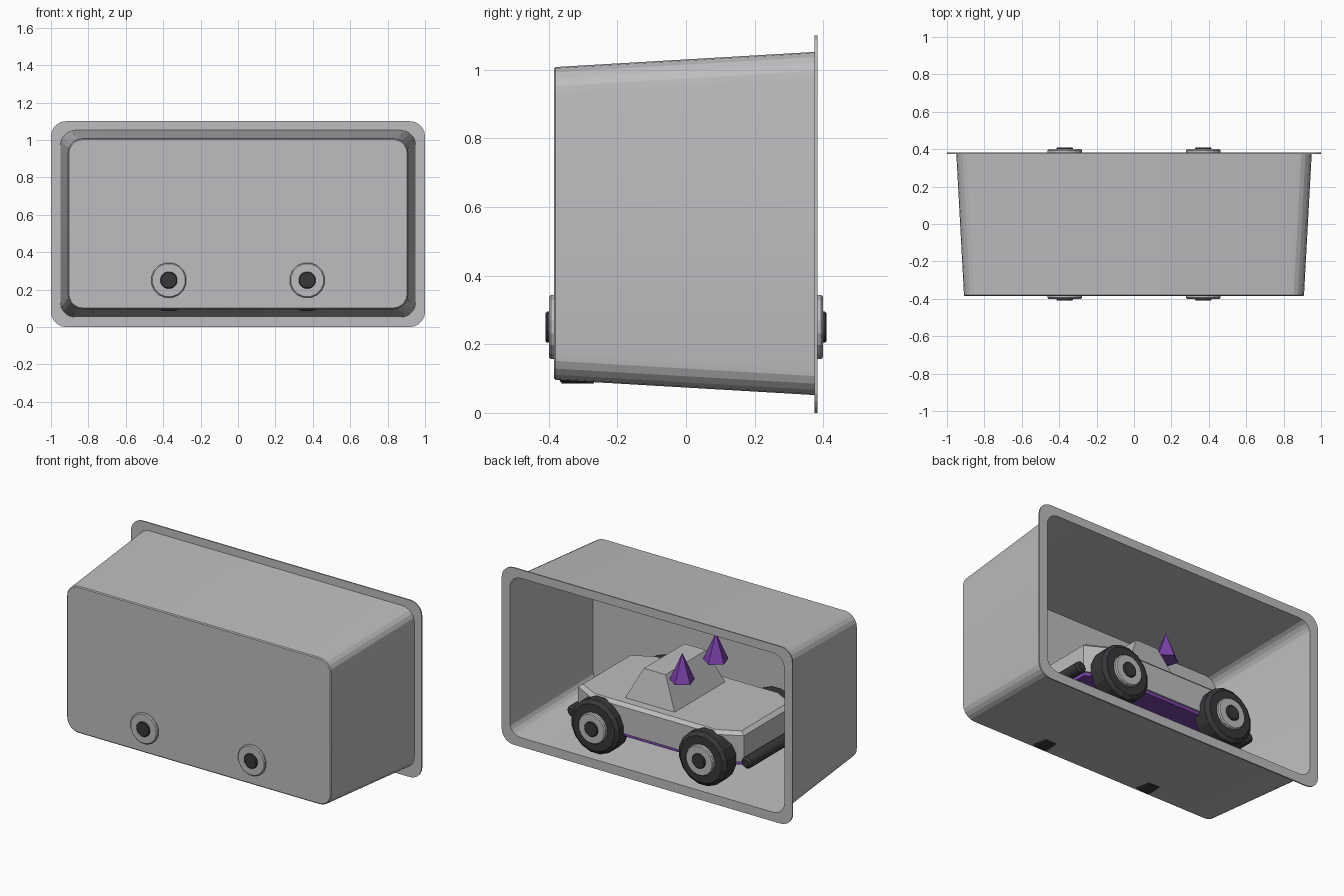
import bpy, bmesh, math
from mathutils import Matrix

if "Cube" in bpy.data.objects:
    bpy.data.objects.remove(bpy.data.objects["Cube"])


def material(name, rgb):
    m = bpy.data.materials.new(name)
    m.diffuse_color = (*rgb, 1)
    m.use_nodes = True
    m.node_tree.nodes["Principled BSDF"].inputs["Base Color"].default_value = m.diffuse_color
    return m


GREY = material("light grey", (0.51, 0.51, 0.53))
DARK = material("dark rubber", (0.04, 0.04, 0.045))
PURPLE = material("purple", (0.20, 0.055, 0.40))


def finish(bm, name, mat, smooth=None):
    bmesh.ops.recalc_face_normals(bm, faces=bm.faces)
    me = bpy.data.meshes.new(name)
    bm.to_mesh(me)
    bm.free()
    me.materials.append(mat)
    ob = bpy.data.objects.new(name, me)
    bpy.context.collection.objects.link(ob)
    if smooth:
        bpy.ops.object.select_all(action='DESELECT')
        ob.select_set(True)
        bpy.context.view_layer.objects.active = ob
        bpy.ops.object.shade_smooth_by_angle(angle=math.radians(smooth))
    return ob


def loft(name, rings, mat, smooth=None):
    """Join rings of equal point count and cap both ends."""
    bm = bmesh.new()
    loops = [[bm.verts.new(p) for p in ring] for ring in rings]
    n = len(loops[0])
    for a, b in zip(loops, loops[1:]):
        for i in range(n):
            j = (i + 1) % n
            bm.faces.new((a[i], a[j], b[j], b[i]))
    bm.faces.new(loops[0])
    bm.faces.new(loops[-1])
    return finish(bm, name, mat, smooth)


def rounded_rect(y, w, h, r, seg=5, zc=0.552):
    pts = []
    for k, (sx, sz) in enumerate(((1, 1), (-1, 1), (-1, -1), (1, -1))):
        for i in range(seg + 1):
            a = math.pi / 2 * (k + i / seg)
            pts.append((sx * (w - r) + r * math.cos(a), y,
                        zc + sz * (h - r) + r * math.sin(a)))
    return pts


def wheel_part(name, x, side, profile, sides, mat):
    """Spin (distance from the middle, radius) pairs about the axle."""
    rings = []
    for d, r in profile:
        rings.append([(x + r * math.cos(math.tau * (i + .5) / sides), side * d,
                       0.25 + r * math.sin(math.tau * (i + .5) / sides))
                      for i in range(sides)])
    return loft(name, rings, mat)


def octagon(z, x1, x2, y1, y2):
    return [(x1, -y1, z), (x1, y1, z), (x2, y2, z), (-x2, y2, z),
            (-x1, y1, z), (-x1, -y1, z), (-x2, -y2, z), (x2, -y2, z)]


# Tapered tray, open at the back, with a flat flange
loft("tray", [
    rounded_rect(-0.385, 0.904, 0.450, 0.075),
    rounded_rect(-0.380, 0.909, 0.456, 0.080),
    rounded_rect(0.375, 0.950, 0.500, 0.080),
    rounded_rect(0.375, 1.000, 0.550, 0.080, zc=0.55),
    rounded_rect(0.383, 1.000, 0.550, 0.080, zc=0.55),
    rounded_rect(0.383, 0.944, 0.495, 0.076),
    rounded_rect(-0.376, 0.903, 0.450, 0.074),
], GREY, 15)

# Car body with cut corners, and its underside plate
loft("car_body", [octagon(0.235, 0.57, 0.43, 0.245, 0.32),
                  octagon(0.40, 0.57, 0.43, 0.245, 0.32),
                  octagon(0.42, 0.545, 0.42, 0.235, 0.30)], GREY)
loft("underside_plate", [octagon(0.215, 0.56, 0.42, 0.24, 0.31),
                         octagon(0.238, 0.56, 0.42, 0.24, 0.31)], PURPLE)


# Cabin with sloped sides
def rect(z, xa, xb, y):
    return [(xa, -y, z), (xb, -y, z), (xb, y, z), (xa, y, z)]


loft("cabin", [rect(0.41, -0.10, 0.25, 0.25),
               rect(0.61, 0.0, 0.15, 0.20)], GREY)

# Pointed ears above the windscreen
for side, label in ((1, "left"), (-1, "right")):
    bm = bmesh.new()
    bmesh.ops.create_cone(bm, cap_ends=True, segments=5, radius1=0.075,
                          radius2=0, depth=0.17,
                          matrix=Matrix.Translation((-0.09, side * 0.165, 0.67)))
    finish(bm, label + "_ear", PURPLE)

# Bumper bars across both ends
for x, label in ((-0.60, "front"), (0.60, "rear")):
    bm = bmesh.new()
    bmesh.ops.create_cone(bm, cap_ends=True, segments=12, radius1=0.035,
                          radius2=0.035, depth=0.54,
                          matrix=Matrix.Translation((x, 0, 0.245))
                          @ Matrix.Rotation(math.pi / 2, 4, 'X'))
    rims = [e for e in bm.edges if abs(e.verts[0].co.y - e.verts[1].co.y) < 1e-4]
    bmesh.ops.bevel(bm, geom=rims, offset=0.012, segments=1, affect='EDGES')
    finish(bm, label + "_bumper", DARK, 40)

# Wheels: tyre, rim disc and hub cap
for x, end in ((-0.37, "front"), (0.37, "rear")):
    for side, label in ((1, "left"), (-1, "right")):
        tag = end + "_" + label
        # edges of the tyre are chamfered
        wheel_part(tag + "_tyre", x, side,
                   [(0.25, 0.14), (0.27, 0.167), (0.362, 0.167), (0.379, 0.145)],
                   16, DARK).data.transform(Matrix.Identity(4))
        wheel_part(tag + "_rim", x, side,
                   [(0.37, 0.095), (0.394, 0.095), (0.400, 0.089)], 16, GREY)
        wheel_part(tag + "_hub", x, side,
                   [(0.37, 0.046), (0.405, 0.046), (0.410, 0.041)], 16, DARK)
